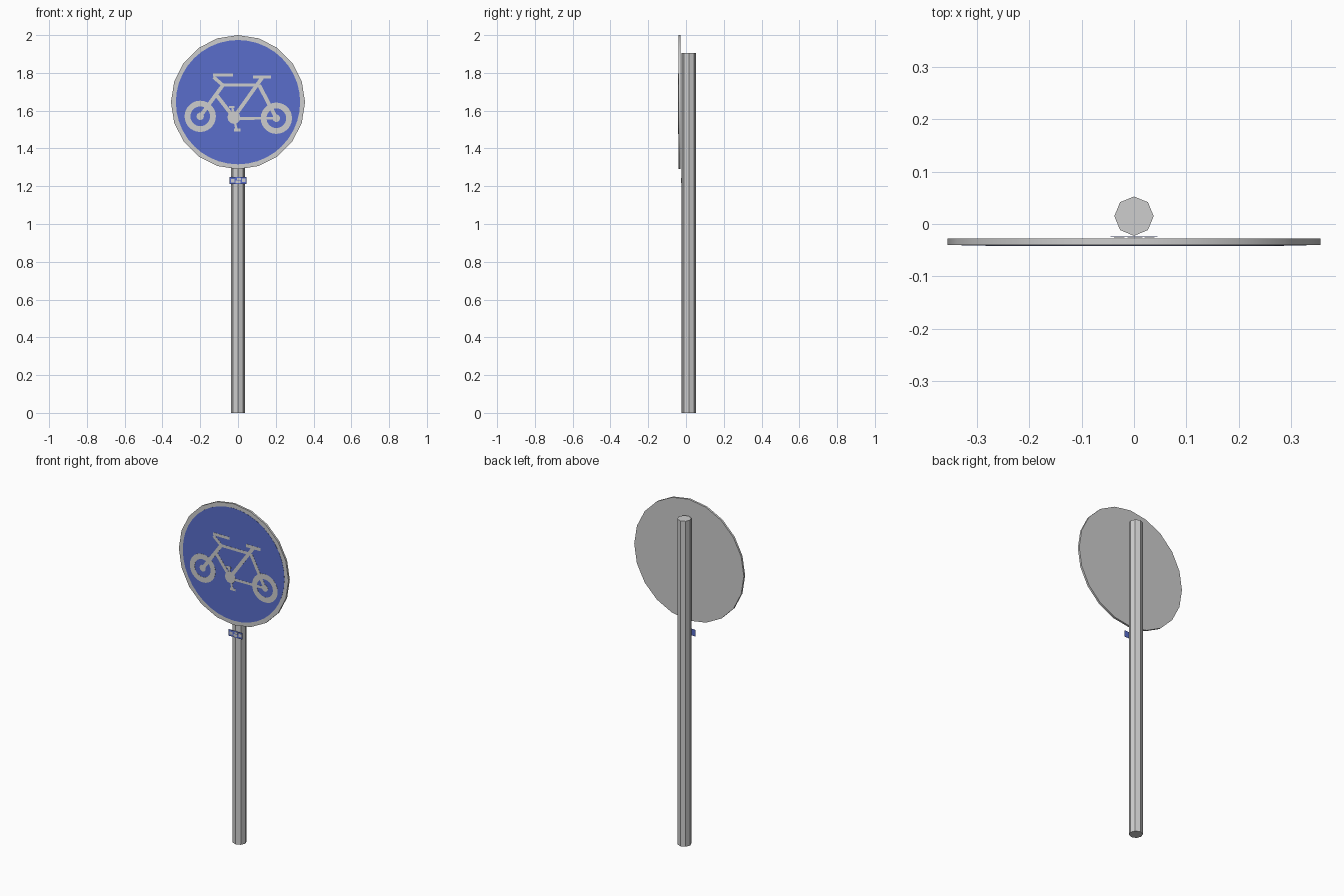
import bpy, bmesh, math
from mathutils import Vector

if "Cube" in bpy.data.objects:
    bpy.data.objects.remove(bpy.data.objects["Cube"])


def material(name, rgb):
    m = bpy.data.materials.new(name)
    m.diffuse_color = (*rgb, 1)
    m.use_nodes = True
    m.node_tree.nodes["Principled BSDF"].inputs["Base Color"].default_value = m.diffuse_color
    return m


GREY = material("pale_grey", (0.61, 0.61, 0.61))
BLUE = material("sign_blue", (0.10, 0.155, 0.60))


def finish(name, bm, mat):
    bmesh.ops.recalc_face_normals(bm, faces=bm.faces)
    me = bpy.data.meshes.new(name)
    bm.to_mesh(me)
    bm.free()
    me.materials.append(mat)
    ob = bpy.data.objects.new(name, me)
    bpy.context.collection.objects.link(ob)
    return ob


def slab(bm, pts, y0, y1):
    """Closed prism from an (x, z) outline between two depths."""
    a = [bm.verts.new((x, y0, z)) for x, z in pts]
    b = [bm.verts.new((x, y1, z)) for x, z in pts]
    bm.faces.new(a)
    bm.faces.new(b[::-1])
    n = len(pts)
    for i in range(n):
        j = (i + 1) % n
        bm.faces.new((a[i], b[i], b[j], a[j]))


def circle(cx, cz, r, n):
    return [(cx + r * math.cos(2 * math.pi * i / n), cz + r * math.sin(2 * math.pi * i / n))
            for i in range(n)]


def rect(x0, x1, z0, z1):
    return [(x0, z0), (x1, z0), (x1, z1), (x0, z1)]


# Octagonal pole
bm = bmesh.new()
ring = circle(0, 0.015, 0.0375, 8)
lo = [bm.verts.new((x, y, 0)) for x, y in ring]
hi = [bm.verts.new((x, y, 1.905)) for x, y in ring]
bm.faces.new(lo)
bm.faces.new(hi)
for i in range(8):
    j = (i + 1) % 8
    bm.faces.new((lo[i], lo[j], hi[j], hi[i]))
finish("pole", bm, GREY)

# Round sign plate with smooth edge
CZ = 1.645
bm = bmesh.new()
slab(bm, circle(0, CZ, 0.355, 20), -0.040, -0.028)
disc = finish("sign_disc", bm, GREY)
bpy.context.view_layer.objects.active = disc
disc.select_set(True)
bpy.ops.object.shade_smooth_by_angle(angle=math.radians(30))
disc.select_set(False)

# Blue sign face
bm = bmesh.new()
slab(bm, circle(0, CZ, 0.329, 40), -0.0408, -0.0400)
finish("sign_face", bm, BLUE)

# Bicycle symbol
Y0, Y1 = -0.0416, -0.0407
bm = bmesh.new()


def bar(p, q, w):
    p, q = Vector(p), Vector(q)
    d = (q - p).normalized() * (w / 2)
    s = Vector((-d.y, d.x))
    slab(bm, [tuple(v) for v in (p - s, q - s, q + s, p + s)], Y0, Y1)


def wheel(cx, cz):
    n = 28
    o, i_ = circle(cx, cz, 0.083, n), circle(cx, cz, 0.052, n)
    for i in range(n):
        j = (i + 1) % n
        slab(bm, [o[i], o[j], i_[j], i_[i]], Y0, Y1)
    slab(bm, circle(cx, cz, 0.02, 10), Y0, Y1)


FRONT, REAR = (-0.20, 1.57), (0.203, 1.56)
HEAD, CRANK = (-0.08, 1.735), (-0.022, 1.564)
SEAT = (0.112, 1.735)
wheel(*FRONT)
wheel(*REAR)
bar(FRONT, HEAD, 0.020)                      # fork
bar(HEAD, (-0.13, 1.778), 0.018)             # stem
bar((-0.132, 1.790), (-0.026, 1.790), 0.016)  # handlebar
bar(HEAD, SEAT, 0.016)                       # top tube
bar((-0.112, 1.68), CRANK, 0.020)            # down tube
bar(CRANK, (0.128, 1.775), 0.020)            # seat tube
bar((0.08, 1.778), (0.175, 1.778), 0.018)    # saddle
bar(SEAT, REAR, 0.020)                       # seat stay
bar((-0.01, 1.558), REAR, 0.014)             # chain stay
slab(bm, circle(*CRANK, 0.034, 12), Y0, Y1)  # chainring
bar(CRANK, (-0.03, 1.62), 0.012)             # cranks and pedals
bar(CRANK, (-0.008, 1.50), 0.012)
bar((-0.048, 1.620), (-0.018, 1.620), 0.012)
bar((-0.022, 1.498), (0.012, 1.498), 0.014)
finish("bicycle_symbol", bm, GREY)

# Small blue label on the pole, with pale patches
bm = bmesh.new()
slab(bm, rect(-0.045, 0.045, 1.211, 1.249), -0.0250, -0.0235)
finish("small_label", bm, BLUE)
bm = bmesh.new()
for x0, x1, z0, z1 in ((-0.038, -0.018, 1.221, 1.238), (-0.012, 0.012, 1.216, 1.230),
                       (-0.006, 0.016, 1.234, 1.244), (0.020, 0.039, 1.222, 1.240)):
    slab(bm, rect(x0, x1, z0, z1), -0.0256, -0.0249)
finish("label_patches", bm, GREY)
